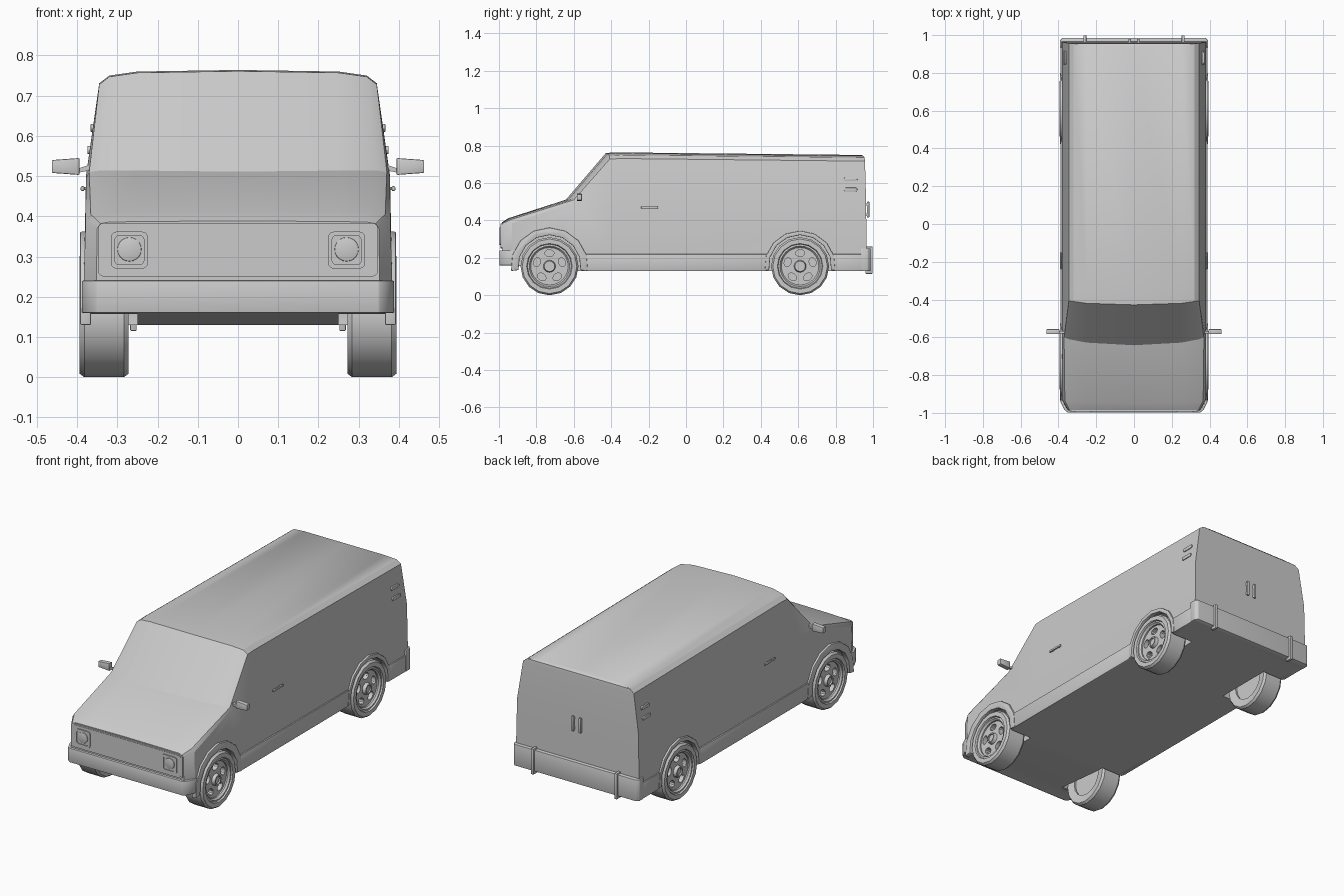
import bpy, bmesh
from math import sin, cos, pi, radians
from mathutils import Vector

if "Cube" in bpy.data.objects:
    bpy.data.objects.remove(bpy.data.objects["Cube"], do_unlink=True)

paint = bpy.data.materials.new("plain grey")
paint.use_nodes = True
paint.diffuse_color = (0.6, 0.6, 0.6, 1)
paint.node_tree.nodes["Principled BSDF"].inputs["Base Color"].default_value = (0.6, 0.6, 0.6, 1)
parts = []


def apply(ob, mod):
    bpy.context.view_layer.objects.active = ob
    bpy.ops.object.modifier_apply(modifier=mod.name)


def finish(name, bm, mirror=False, bevel=0.0):
    bmesh.ops.recalc_face_normals(bm, faces=bm.faces)
    me = bpy.data.meshes.new(name)
    bm.to_mesh(me)
    bm.free()
    me.materials.append(paint)
    ob = bpy.data.objects.new(name, me)
    bpy.context.scene.collection.objects.link(ob)
    if bevel:
        mod = ob.modifiers.new("bevel", 'BEVEL')
        mod.width, mod.segments = bevel, 2
        apply(ob, mod)
    if mirror:
        apply(ob, ob.modifiers.new("mirror", 'MIRROR'))
    parts.append(ob)
    return ob


def prism(name, pts, axis, a, b, mirror=False, bevel=0.0):
    """Extrude a flat outline along an axis from a to b."""
    def place(p, t):
        c = list(p)
        c.insert(axis, t)
        return c
    bm = bmesh.new()
    lo = [bm.verts.new(place(p, a)) for p in pts]
    hi = [bm.verts.new(place(p, b)) for p in pts]
    bm.faces.new(lo)
    bm.faces.new(hi)
    n = len(pts)
    for i in range(n):
        j = (i + 1) % n
        bm.faces.new((lo[i], lo[j], hi[j], hi[i]))
    return finish(name, bm, mirror, bevel)


def box(name, x, y, z, mirror=False, bevel=0.0):
    outline = [(x[0], y[0]), (x[1], y[0]), (x[1], y[1]), (x[0], y[1])]
    return prism(name, outline, 2, z[0], z[1], mirror, bevel)


def ellipse(cx, cy, rx, ry, n=16, turn=0.0):
    out = []
    for i in range(n):
        u, v = rx * cos(2 * pi * i / n), ry * sin(2 * pi * i / n)
        out.append((cx + u * cos(turn) - v * sin(turn), cy + u * sin(turn) + v * cos(turn)))
    return out


def rounded(cx, cz, hw, hh, r):
    out = []
    for k, (sx, sz) in enumerate([(1, 1), (-1, 1), (-1, -1), (1, -1)]):
        for s in range(4):
            a = pi / 2 * (k + s / 3)
            out.append((cx + sx * (hw - r) + r * cos(a), cz + sz * (hh - r) + r * sin(a)))
    return out


def lathe(name, profile, axis_y, axis_z, n=16):
    """Spin a closed (radius, x) loop about a line along x, mirrored to both sides."""
    bm = bmesh.new()
    rings = [[bm.verts.new((x, axis_y + r * cos(2 * pi * i / n), axis_z + r * sin(2 * pi * i / n)))
              for r, x in profile] for i in range(n)]
    m = len(profile)
    for i in range(n):
        p, q = rings[i], rings[(i + 1) % n]
        for k in range(m):
            j = (k + 1) % m
            bm.faces.new((p[k], p[j], q[j], q[k]))
    return finish(name, bm, True)


# Body shell: half sections (x, y, z) from sill to roof centre
def section(shift_y, dz, low_y, belt_y):
    return [(.383, low_y, .13), (.383, low_y, .24), (.378, belt_y, .5),
            (.345, shift_y + .012, .728 + dz), (.32, shift_y + .01, .747 + dz),
            (.25, shift_y, .757 + dz), (0, shift_y - .008, .761 + dz)]


nose = [(.35, -.985, .16), (.352, -.985, .25), (.35, -.985, .37), (.342, -.985, .382),
        (.32, -.985, .386), (.25, -.985, .387), (0, -.985, .389)]
hood = [(.383, -.93, .16), (.383, -.93, .25), (.379, -.93, .385), (.366, -.935, .405),
        (.33, -.94, .411), (.25, -.945, .412), (0, -.95, .412)]
cowl = [(.383, -.6, .13), (.383, -.6, .24), (.378, -.6, .495), (.37, -.6, .51),
        (.345, -.61, .514), (.25, -.628, .514), (0, -.642, .511)]
stations = [nose, hood, cowl, section(-.42, 0, -.4, -.4), section(-.36, .003, -.34, -.34),
            section(.945, -.011, .965, .963)]

bm = bmesh.new()
rings = []
for half in stations:
    full = half + [(-x, y, z) for x, y, z in reversed(half[:-1])]
    rings.append([bm.verts.new(c) for c in full])
count = len(rings[0])
for p, q in zip(rings, rings[1:]):
    for i in range(count):
        j = (i + 1) % count
        bm.faces.new((p[i], p[j], q[j], q[i]))
for ring in (rings[0], rings[-1]):
    for k in range(5):
        bm.faces.new((ring[k], ring[k + 1], ring[-k - 2], ring[-k - 1]))
    bm.faces.new(ring[5:8])
body = finish("body_shell", bm)


def cut(target, cutter):
    mod = target.modifiers.new("cut", 'BOOLEAN')
    mod.operation, mod.solver, mod.object = 'DIFFERENCE', 'EXACT', cutter
    apply(target, mod)
    parts.remove(cutter)
    bpy.data.objects.remove(cutter, do_unlink=True)


# Wheels, wheel wells and arch flares
for end, wy, flare in (("front", -.73, .207), ("rear", .61, .19)):
    cz = .155
    cut(body, prism("well_cutter", ellipse(wy, cz, .172, .172, 24), 0, .25, .5, True))
    angles = [radians(-7 + 194 * i / 8) for i in range(9)]
    arc = [(wy + flare * cos(a), cz + flare * sin(a)) for a in angles]
    arc += [(wy + .167 * cos(a), cz + .167 * sin(a)) for a in reversed(angles)]
    prism(end + "_arch_flare", arc, 0, .365, .393, True, .004)

    lathe(end + "_tyre", [(.1, .28), (.146, .272), (.155, .284), (.155, .382), (.146, .394),
                          (.122, .394), (.117, .384), (.115, .35), (.1, .35)], wy, cz)
    lathe(end + "_rim_lip", [(.1, .36), (.1, .378), (.108, .388), (.118, .386), (.118, .36)], wy, cz, 24)
    disc = prism(end + "_wheel_disc", ellipse(wy, cz, .116, .116, 24), 0, .29, .37, True)
    for k in range(5):
        a = 2 * pi * k / 5 + pi / 2
        hole = ellipse(wy + .07 * cos(a), cz + .07 * sin(a), .018, .025, 12, a)
        cut(disc, prism("hole_cutter", hole, 0, .335, .41, True))
    lathe(end + "_hub_ring", [(.021, .365), (.021, .388), (.028, .388), (.034, .365)], wy, cz)
    prism(end + "_hub_cap", ellipse(wy, cz, .022, .022), 0, .365, .38, True)

# Sill panels
box("sill", (.36, .39), (-.545, .435), (.13, .22), True, .003)
box("rear_sill", (.36, .39), (.785, .95), (.13, .22), True, .003)

# Bumpers
front_plan = [(.388, -.895), (.388, -.945), (.368, -.985), (.35, -.998)]
prism("front_bumper", front_plan + [(-x, y) for x, y in reversed(front_plan)], 2, .16, .24, False, .003)
rear_plan = [(.392, .935), (.392, .972), (.378, .986)]
prism("rear_bumper", rear_plan + [(-x, y) for x, y in reversed(rear_plan)], 2, .13, .25, False, .003)
box("rear_bumper_strap", (.252, .268), (.96, .998), (.115, .26), True, .003)

# Front panel with square lamp bezels and round lamps
prism("front_panel", rounded(0, .317, .348, .067, .015), 1, -.991, -.98)
prism("front_panel_inset", rounded(0, .317, .34, .06, .012), 1, -.993, -.985)
bezel = prism("headlamp_bezel", rounded(.27, .316, .046, .046, .014), 1, -.998, -.985, True)
cut(bezel, prism("bezel_cutter", rounded(.27, .316, .036, .036, .01), 1, -1.02, -.9935, True))
prism("headlamp", ellipse(.27, .318, .03, .03, 20), 1, -.9975, -.985, True, .002)

# Side mirrors
prism("mirror_stalk", [(.365, .515), (.365, .53), (.4, .518), (.4, .508)], 1, -.58, -.566, True)
prism("wing_mirror", [(.394, .503), (.463, .508), (.463, .54), (.394, .545)], 1, -.583, -.557, True, .003)

# Door handles
box("side_door_handle", (.382, .391), (-.24, -.15), (.463, .475), True, .003)
for k, y in enumerate((-.225, -.165)):
    box("side_handle_mount_%d" % (k + 1), (.37, .386), (y - .006, y + .006), (.465, .473), True)
box("rear_door_handle", (.016, .03), (.968, .98), (.415, .5), True, .003)
for k, z in enumerate((.43, .485)):
    box("rear_handle_mount_%d" % (k + 1), (.018, .028), (.945, .97), (z - .006, z + .006), True)

# Rear side vents
for k, z in enumerate((.565, .62)):
    wall = .378 - (z - .5) * .147
    prism("side_vent_%d" % (k + 1), rounded(.88, z, .036, .01, .009), 0, wall - .012, wall + .006, True, .002)

# Shading
bpy.ops.object.select_all(action='DESELECT')
for ob in parts:
    ob.select_set(True)
bpy.context.view_layer.objects.active = body
bpy.ops.object.shade_smooth_by_angle(angle=radians(28))
